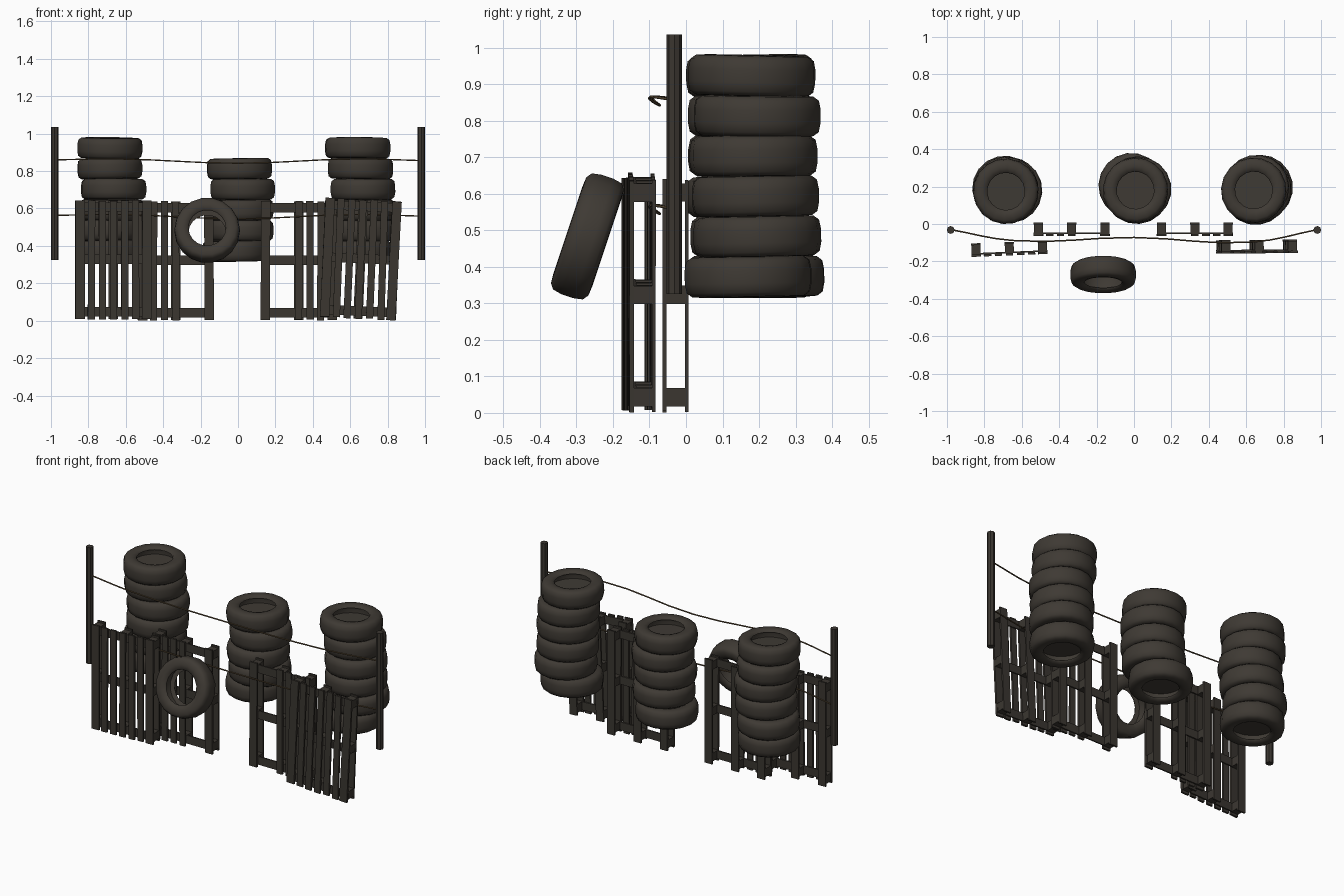
import bpy, bmesh, math, random
from mathutils import Matrix, Vector

random.seed(4)
if "Cube" in bpy.data.objects:
    bpy.data.objects.remove(bpy.data.objects["Cube"])


def material(name, rgb):
    m = bpy.data.materials.new(name)
    m.use_nodes = True
    m.diffuse_color = (*rgb, 1)
    m.node_tree.nodes["Principled BSDF"].inputs["Base Color"].default_value = (*rgb, 1)
    return m


RUBBER = material("dark rubber", (0.049, 0.042, 0.034))
WOOD = material("weathered wood", (0.043, 0.037, 0.030))
ROPE = material("rope brown", (0.11, 0.075, 0.038))


def finish(name, bm, mat, matrix=Matrix(), smooth=False):
    bmesh.ops.recalc_face_normals(bm, faces=bm.faces)
    me = bpy.data.meshes.new(name)
    bm.to_mesh(me)
    bm.free()
    me.materials.append(mat)
    ob = bpy.data.objects.new(name, me)
    ob.matrix_world = matrix
    bpy.context.collection.objects.link(ob)
    if smooth:
        bpy.ops.object.select_all(action="DESELECT")
        ob.select_set(True)
        bpy.context.view_layer.objects.active = ob
        bpy.ops.object.shade_smooth_by_angle(angle=math.radians(50))
    return ob


def tyre(name, matrix, capped=False):
    # Lathed closed section with a hollow inner side
    half = [(0.132, 0.0), (0.125, 0.036), (0.100, 0.042), (0.104, 0.050),
            (0.128, 0.056), (0.155, 0.054), (0.170, 0.043), (0.175, 0.018)]
    profile = half + [(r, -z) for r, z in reversed(half[1:])]
    bm = bmesh.new()
    sides, rings = 18, []
    for i in range(sides):
        a = math.tau * i / sides
        rings.append([bm.verts.new((r * math.cos(a), r * math.sin(a), z)) for r, z in profile])
    n = len(profile)
    for i in range(sides):
        a, b = rings[i], rings[(i + 1) % sides]
        for j in range(n):
            k = (j + 1) % n
            bm.faces.new((a[j], b[j], b[k], a[k]))
    if capped:
        bmesh.ops.create_circle(bm, cap_ends=True, segments=sides, radius=0.131)
    return finish(name, bm, RUBBER, matrix, True)


# Stacks of tyres: each entry lists the x, y shift of a tyre from the bottom up
stacks = {
    "right": (-0.685, [(0, 0), (-.005, .015), (.012, .01), (.02, .005), (0, .01), (0, 0)]),
    "middle": (0.005, [(-.02, .03), (.012, .012), (.01, 0), (.02, .01), (.003, .005)]),
    "left": (0.65, [(0, -.005), (.025, .02), (.015, .015), (.018, .01), (.005, .02), (-.01, .005)]),
}
for side, (x, shifts) in stacks.items():
    for i, (dx, dy) in enumerate(shifts):
        m = (Matrix.Translation((x + dx, 0.175 + dy, 0.373 + 0.11 * i))
             @ Matrix.Rotation(random.uniform(-.025, .025), 4, "X")
             @ Matrix.Rotation(random.uniform(-.02, .02), 4, "Y")
             @ Matrix.Rotation(random.uniform(0, 1), 4, "Z"))
        tyre(f"{side}_stack_tyre_{i + 1}", m, capped=i in (0, len(shifts) - 1))

# Loose tyre leaning on the pallets
tyre("leaning_tyre", Matrix.Translation((-0.165, -0.27, 0.483))
     @ Matrix.Rotation(math.radians(71.5), 4, "X"))


def box(bm, centre, size, roll=0):
    m = (Matrix.Translation(centre) @ Matrix.Rotation(roll, 4, "Y")
         @ Matrix.Diagonal((*size, 1)))
    bmesh.ops.create_cube(bm, size=1, matrix=m)


def pallet(name, position, slats, turn=0, lean=0, wobble=0.004):
    # Upright pallet: front slats, crossboards, blocks and back boards
    bm = bmesh.new()
    columns, rows, height = (-0.178, 0, 0.178), (0.04, 0.32, 0.60), 0.635
    for x in slats:
        width = 0.05 if abs(x) > 0.15 else 0.038
        box(bm, (x, 0.006, height / 2 + random.uniform(-.003, .003)),
            (width, 0.012, height), random.uniform(-wobble, wobble))
    for z in rows:
        box(bm, (0, 0.016, z), (0.406, 0.008, 0.05))
        for x in columns:
            box(bm, (x, 0.041, z), (0.048, 0.042, 0.05))
    for x in columns:
        box(bm, (x, 0.067, height / 2), (0.05, 0.010, height))
    m = (Matrix.Translation(position) @ Matrix.Rotation(turn, 4, "Z")
         @ Matrix.Rotation(lean, 4, "Y"))
    finish(name, bm, WOOD, m)


full = [-0.178, -0.118, -0.06, 0, 0.06, 0.118, 0.178]
pallet("front_right_pallet", (-0.665, -0.168, 0.008), full, turn=0.04)
pallet("rear_right_pallet", (-0.333, -0.065, 0.003), full[:4] + full[6:])
pallet("rear_left_pallet", (0.325, -0.065, 0.003), full[:1] + full[3:])
pallet("front_left_pallet", (0.642, -0.157, 0.012), full, turn=0.01, lean=0.045, wobble=0.014)

# Posts at both ends
for side, x in (("right", -0.98), ("left", 0.98)):
    bm = bmesh.new()
    bmesh.ops.create_cone(bm, cap_ends=True, segments=8, radius1=0.021, radius2=0.021, depth=0.71)
    finish(f"{side}_post", bm, WOOD, Matrix.Translation((x, -0.032, 0.68)))


def rope(name, points):
    cu = bpy.data.curves.new(name, "CURVE")
    cu.dimensions = "3D"
    cu.bevel_depth = 0.004
    cu.bevel_resolution = 1
    cu.resolution_u = 4
    cu.use_fill_caps = True
    sp = cu.splines.new("BEZIER")
    sp.bezier_points.add(len(points) - 1)
    for bp, p in zip(sp.bezier_points, points):
        bp.co = Vector(p)
        bp.handle_left_type = bp.handle_right_type = "AUTO"
    cu.materials.append(ROPE)
    bpy.context.collection.objects.link(bpy.data.objects.new(name, cu))


# Two slack ropes strung between the posts
for name, z in (("upper_rope", 0.86), ("lower_rope", 0.563)):
    rope(name, [(-0.98, -0.03, z), (-0.65, -0.088, z + 0.005), (0, -0.072, z - 0.018),
                (0.64, -0.096, z + 0.005), (0.98, -0.03, z - 0.004)])
